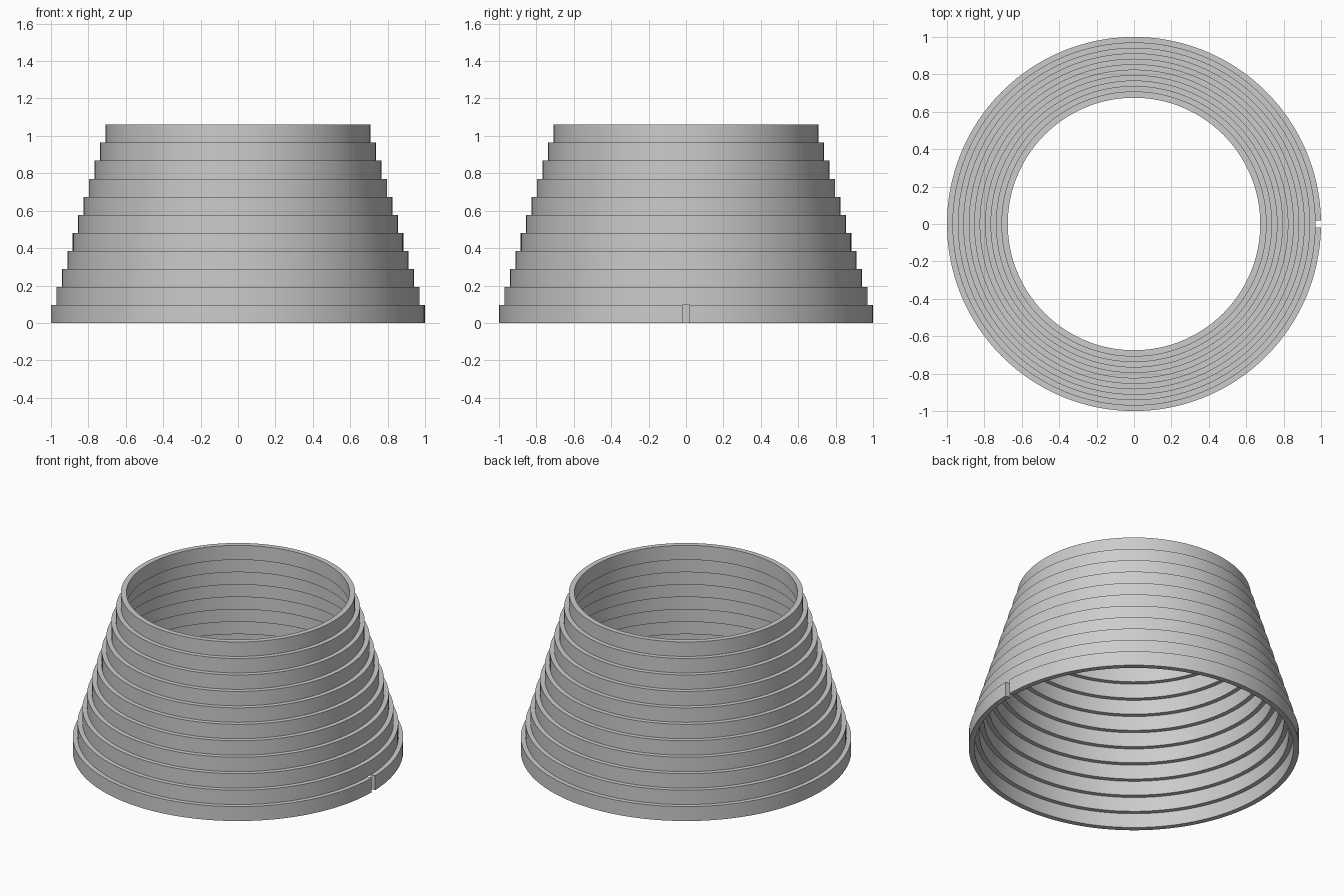
import bpy
import bmesh
import math

cube = bpy.data.objects.get("Cube")
if cube:
    bpy.data.objects.remove(cube, do_unlink=True)

TIERS = 11
HEIGHT = 1.06
TIER_H = HEIGHT / TIERS
STEP = 0.0291      # radius lost per tier
WALL = 0.034
SLOT = 0.036       # width of the slot in the bottom tier
SEGMENTS = 128

grey = bpy.data.materials.new("plain grey")
grey.use_nodes = True
colour = (0.6, 0.6, 0.6, 1)
grey.diffuse_color = colour
grey.node_tree.nodes["Principled BSDF"].inputs["Base Color"].default_value = colour


def revolve(name, profile, gap=0.0):
    """Sweep a closed (radius, z) profile around z, leaving a gap facing +x."""
    bm = bmesh.new()
    count = SEGMENTS + 1 if gap else SEGMENTS
    loops = []
    for i in range(count):
        a = gap / 2 + (2 * math.pi - gap) * i / SEGMENTS
        loops.append([bm.verts.new((r * math.cos(a), r * math.sin(a), z))
                      for r, z in profile])
    n = len(profile)
    for i in range(SEGMENTS):
        p, q = loops[i], loops[(i + 1) % count]
        for j in range(n):
            k = (j + 1) % n
            bm.faces.new((p[j], q[j], q[k], p[k]))
    if gap:
        bm.faces.new(loops[0])
        bm.faces.new(loops[-1])
    bmesh.ops.recalc_face_normals(bm, faces=bm.faces)
    mesh = bpy.data.meshes.new(name)
    bm.to_mesh(mesh)
    bm.free()
    mesh.materials.append(grey)
    obj = bpy.data.objects.new(name, mesh)
    bpy.context.collection.objects.link(obj)
    bpy.ops.object.select_all(action="DESELECT")
    obj.select_set(True)
    bpy.context.view_layer.objects.active = obj
    bpy.ops.object.shade_smooth_by_angle(angle=math.radians(30))
    return obj


def stairs(first, last, inset):
    """Stepped outline of the tiers from first up to last."""
    points = []
    for t in range(first, last):
        r = 1 - STEP * t - inset
        points += [(r, TIER_H * t), (r, TIER_H * (t + 1))]
    return points


def shell(first, last):
    return stairs(first, last, 0) + stairs(first, last, WALL)[::-1]


# Slotted bottom ring
revolve("bottom_ring", shell(0, 1), gap=SLOT)

# Stepped wall of the remaining tiers
revolve("stepped_wall", shell(1, TIERS))
